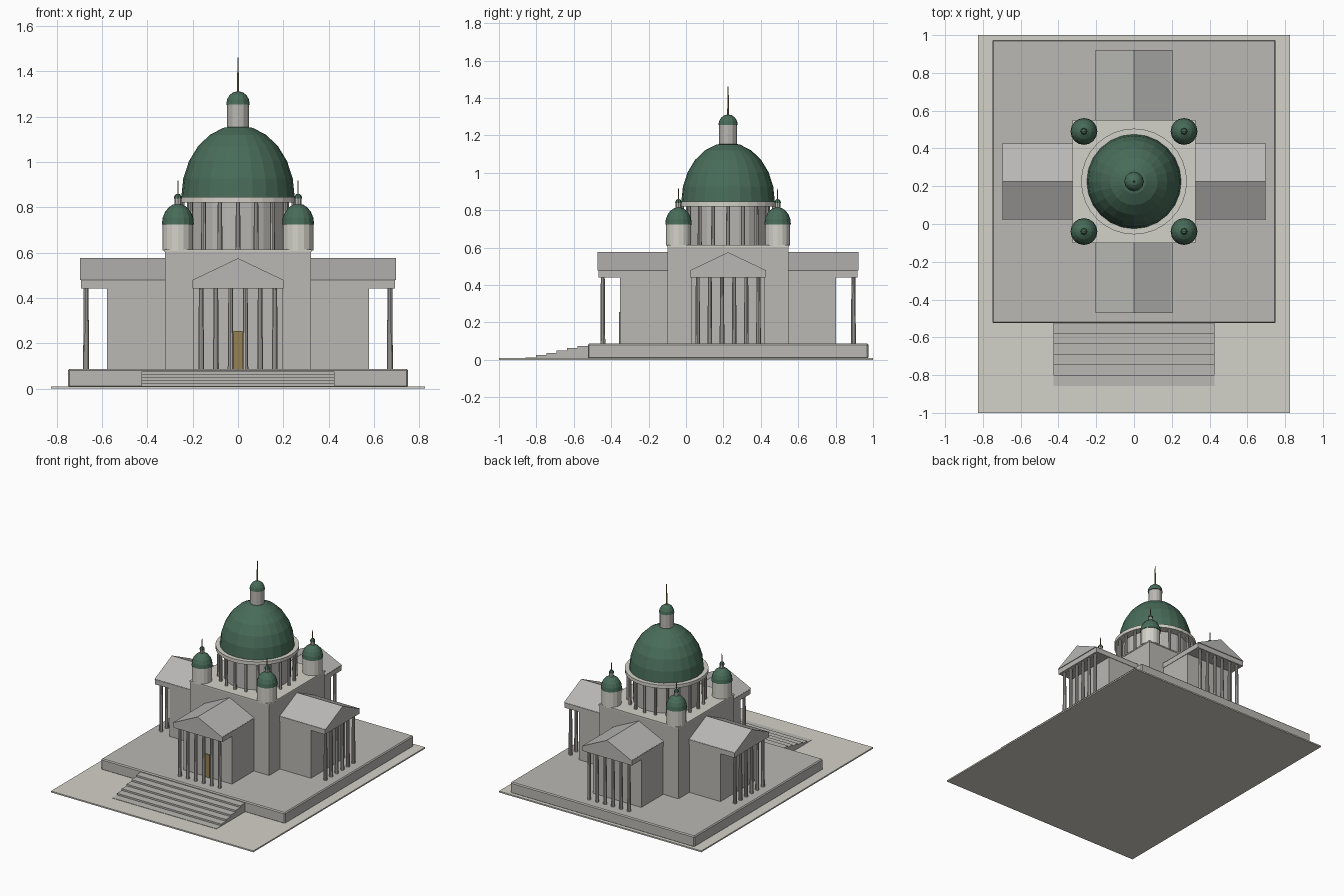
import bpy, bmesh
from math import pi, sin, cos
from mathutils import Matrix, Vector

if "Cube" in bpy.data.objects:
    bpy.data.objects.remove(bpy.data.objects["Cube"])

CY = 0.225          # the building stands behind the middle of the site
FLOOR = 0.087       # top of the plinth
CENTRE = Matrix.Translation((0, CY, 0))


def material(name, rgb):
    m = bpy.data.materials.new(name)
    m.use_nodes = True
    m.diffuse_color = (*rgb, 1)
    m.node_tree.nodes["Principled BSDF"].inputs["Base Color"].default_value = (*rgb, 1)
    return m


STONE = material("grey_stone", (0.49, 0.48, 0.455))
PALE = material("pale_stone", (0.65, 0.64, 0.58))
ROOF = material("roof_grey", (0.48, 0.475, 0.46))
GREEN = material("dome_green", (0.065, 0.15, 0.10))
GOLD = material("old_gold", (0.31, 0.22, 0.08))


def finish(name, bm, mat, matrix=Matrix()):
    bmesh.ops.transform(bm, matrix=matrix, verts=bm.verts)
    bmesh.ops.recalc_face_normals(bm, faces=bm.faces)
    mesh = bpy.data.meshes.new(name)
    bm.to_mesh(mesh)
    bm.free()
    mesh.materials.append(mat)
    ob = bpy.data.objects.new(name, mesh)
    bpy.context.collection.objects.link(ob)
    return ob


def box(name, x, y, z, mat, matrix=Matrix()):
    """Box from three (low, high) ranges."""
    bm = bmesh.new()
    size = Vector((x[1] - x[0], y[1] - y[0], z[1] - z[0]))
    mid = Vector((sum(x), sum(y), sum(z))) / 2
    bmesh.ops.create_cube(bm, size=1, matrix=Matrix.Translation(mid) @ Matrix.Diagonal((*size, 1)))
    return finish(name, bm, mat, matrix)


def add_shaft(bm, x, y, z0, z1, r0, r1, sides):
    bmesh.ops.create_cone(bm, cap_ends=True, segments=sides, radius1=r0, radius2=r1, depth=z1 - z0,
                          matrix=Matrix.Translation((x, y, (z0 + z1) / 2)))


def shaft(name, x, y, z0, z1, r0, r1, sides, mat):
    bm = bmesh.new()
    add_shaft(bm, x, y, z0, z1, r0, r1, sides)
    return finish(name, bm, mat, CENTRE)


def dome(name, x, y, z, radius, height, sides, rows, mat):
    """Upper half of a stretched sphere with a closed base."""
    bm = bmesh.new()
    bmesh.ops.create_uvsphere(bm, u_segments=sides, v_segments=rows * 2, radius=1)
    bmesh.ops.delete(bm, geom=[v for v in bm.verts if v.co.z < -0.01], context="VERTS")
    bmesh.ops.holes_fill(bm, edges=[e for e in bm.edges if e.is_boundary], sides=0)
    place = Matrix.Translation((x, y, z)) @ Matrix.Diagonal((radius, radius, height, 1))
    return finish(name, bm, mat, CENTRE @ place)


def gable(name, half, y0, y1, z0, z1, mat, matrix):
    """Triangular roof running along y."""
    bm = bmesh.new()
    ends = [[bm.verts.new(p) for p in ((-half, y, z0), (half, y, z0), (0, y, z1))] for y in (y0, y1)]
    a, b = ends
    bm.faces.new(a)
    bm.faces.new(b)
    for i in range(3):
        j = (i + 1) % 3
        bm.faces.new((a[i], a[j], b[j], b[i]))
    return finish(name, bm, mat, matrix)


# Site, plinth and front steps
box("ground_slab", (-0.825, 0.825), (-1, 1), (0, 0.01), PALE)
plinth = box("plinth", (-0.75, 0.75), (-0.75, 0.75), (0.005, FLOOR), STONE, CENTRE)
bevel = plinth.modifiers.new("edge", "BEVEL")
bevel.width = 0.007
bevel.segments = 1
for i in range(6):
    top = 0.075 - i * 0.0125
    front = CY - 0.75 - (i + 1) * 0.0555
    box(f"step_{i + 1}", (-0.425, 0.425), (front, CY - 0.74), (0.005, top), STONE)

# Central block with a pale roof
box("central_block", (-0.323, 0.323), (-0.323, 0.323), (FLOOR - 0.01, 0.606), STONE, CENTRE)
box("block_roof", (-0.326, 0.326), (-0.326, 0.326), (0.604, 0.613), PALE, CENTRE)

# Four arms, each with a columned porch
for side, turn in zip(("front", "left", "back", "right"), range(4)):
    place = CENTRE @ Matrix.Rotation(turn * pi / 2, 4, "Z")
    box(f"{side}_arm_wall", (-0.198, 0.198), (-0.577, -0.3), (FLOOR - 0.01, 0.443), STONE, place)
    box(f"{side}_entablature", (-0.201, 0.201), (-0.692, -0.3), (0.441, 0.48), STONE, place)
    gable(f"{side}_gable_roof", 0.203, -0.697, -0.3, 0.478, 0.575, ROOF, place)
    bm = bmesh.new()
    for i in range(6):
        add_shaft(bm, (i - 2.5) * 0.065, -0.67, FLOOR - 0.005, 0.443, 0.0135, 0.0105, 10)
    finish(f"{side}_porch_columns", bm, STONE, place)

box("front_door", (-0.02, 0.02), (-0.584, -0.576), (FLOOR, 0.255), GOLD, CENTRE)

# Drum, ring of columns and main dome
shaft("drum", 0, 0, 0.61, 0.825, 0.225, 0.225, 24, STONE)
bm = bmesh.new()
COUNT = 20
for i in range(COUNT):
    a = 2 * pi * i / COUNT + pi / 2
    add_shaft(bm, 0.258 * cos(a), 0.258 * sin(a), 0.61, 0.825, 0.011, 0.0095, 8)
finish("drum_columns", bm, STONE, CENTRE)
shaft("drum_cornice", 0, 0, 0.82, 0.845, 0.28, 0.28, 32, PALE)
dome("main_dome", 0, 0, 0.845, 0.25, 0.316, 24, 6, GREEN)

# Lantern on top
shaft("lantern", 0, 0, 1.14, 1.256, 0.048, 0.048, 12, STONE)
dome("lantern_dome", 0, 0, 1.254, 0.052, 0.058, 12, 4, GREEN)
shaft("lantern_spire", 0, 0, 1.30, 1.46, 0.005, 0.003, 6, GOLD)

# Corner turrets
for side, x in (("left", 0.265), ("right", -0.265)):
    for end, y in (("front", -0.265), ("back", 0.265)):
        tag = f"{end}_{side}_turret"
        shaft(tag, x, y, 0.61, 0.727, 0.067, 0.067, 16, PALE)
        dome(f"{tag}_dome", x, y, 0.724, 0.071, 0.092, 16, 5, GREEN)
        shaft(f"{tag}_lantern", x, y, 0.805, 0.84, 0.015, 0.015, 8, STONE)
        dome(f"{tag}_cap", x, y, 0.838, 0.018, 0.022, 8, 3, GREEN)
        shaft(f"{tag}_spire", x, y, 0.855, 0.917, 0.003, 0.002, 6, GOLD)
